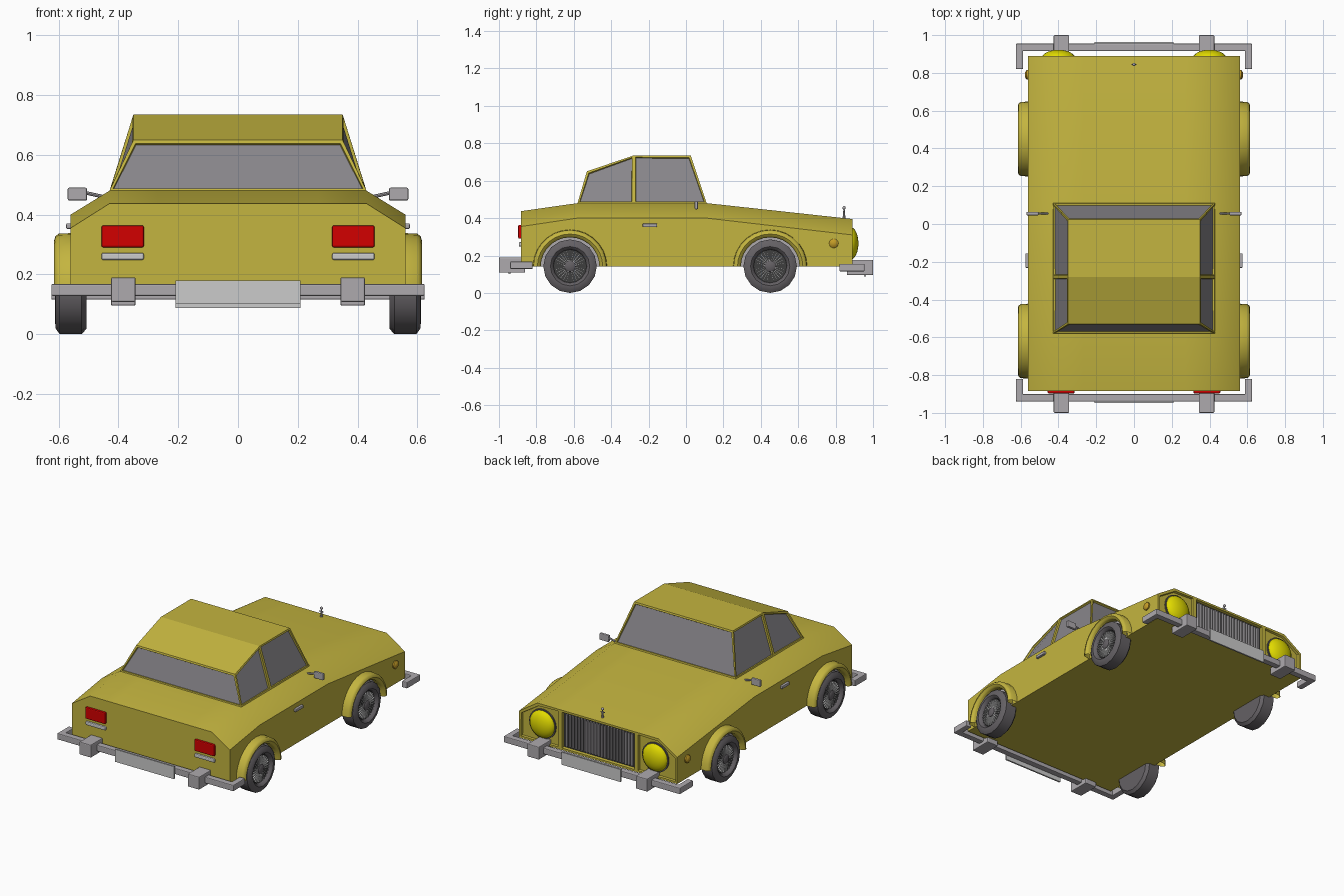
import bpy, bmesh, math
from mathutils import Vector, Matrix

if "Cube" in bpy.data.objects:
    bpy.data.objects.remove(bpy.data.objects["Cube"])


def material(name, rgb):
    m = bpy.data.materials.new(name)
    m.diffuse_color = (*rgb, 1)
    m.use_nodes = True
    m.node_tree.nodes["Principled BSDF"].inputs["Base Color"].default_value = m.diffuse_color
    return m


YELLOW = material("paint", (0.55, 0.46, 0.05))
GLASS = material("glass", (0.25, 0.24, 0.26))
DARK = material("rubber", (0.13, 0.12, 0.13))
GRILLE = material("grille_dark", (0.05, 0.05, 0.05))
CHROME = material("chrome", (0.42, 0.40, 0.42))
SILVER = material("silver", (0.62, 0.62, 0.60))
RED = material("red_lens", (0.65, 0.0, 0.0))
LAMP = material("lamp_lens", (0.75, 0.70, 0.0))
AMBER = material("amber_lens", (0.55, 0.33, 0.02))


def finish(name, bm, mats, mirror=False, smooth=None):
    bmesh.ops.recalc_face_normals(bm, faces=bm.faces[:])
    me = bpy.data.meshes.new(name)
    bm.to_mesh(me)
    bm.free()
    for m in mats:
        me.materials.append(m)
    ob = bpy.data.objects.new(name, me)
    bpy.context.collection.objects.link(ob)
    if smooth:
        bpy.ops.object.select_all(action='DESELECT')
        ob.select_set(True)
        bpy.context.view_layer.objects.active = ob
        bpy.ops.object.shade_smooth_by_angle(angle=math.radians(smooth))
    if mirror:
        ob.modifiers.new("mirror", 'MIRROR')
    return ob


def add_box(bm, x, y, z):
    """Box from (min, max) pairs."""
    mid = [(a + b) / 2 for a, b in (x, y, z)]
    size = [b - a for a, b in (x, y, z)]
    bmesh.ops.create_cube(bm, size=1, matrix=Matrix.Translation(mid) @ Matrix.Diagonal((*size, 1)))


def boxes(name, specs, mat, mirror=False, bevel=0):
    bm = bmesh.new()
    for s in specs:
        add_box(bm, *s)
    if bevel:
        bmesh.ops.bevel(bm, geom=bm.edges[:], offset=bevel, segments=2, affect='EDGES', profile=0.5)
    return finish(name, bm, [mat], mirror)


def lathe(name, profile, y, z, mat, n=16, sweep=2 * math.pi, smooth=40):
    """Spin (radius, x) points about an axis along x, mirrored to both sides."""
    bm = bmesh.new()
    full = sweep > 6
    rings = []
    for i in range(n if full else n + 1):
        a = sweep * i / n
        rings.append([bm.verts.new((x, y + r * math.cos(a), z + r * math.sin(a))) for r, x in profile])
    for i in range(n):
        p, q = rings[i], rings[(i + 1) % len(rings)]
        for k in range(len(profile) - 1):
            bm.faces.new((p[k], p[k + 1], q[k + 1], q[k]))
    bmesh.ops.remove_doubles(bm, verts=bm.verts[:], dist=1e-5)
    return finish(name, bm, [mat], True, smooth)


def recess(bm, faces, rim, depth, index):
    """Inset each face for a frame, then sink it."""
    for f in faces:
        bmesh.ops.inset_individual(bm, faces=[f], thickness=rim)
        bmesh.ops.inset_individual(bm, faces=[f], thickness=0.003, depth=-depth)
        f.material_index = index


# Body: lofted cross-sections (y, shoulder height, deck height)
bm = bmesh.new()
rings = []
for y, zs, zt in [(-.883, .355, .437), (-.58, .40, .48), (.11, .40, .48), (.89, .31, .395)]:
    half = [(.27, .14), (.56, .14), (.56, zs), (.43, zt), (.27, zt)]
    pts = half + [(-x, z) for x, z in reversed(half)]
    rings.append([bm.verts.new((x, y, z)) for x, z in pts])
for p, q in zip(rings, rings[1:]):
    for k in range(10):
        bm.faces.new((p[k], p[(k + 1) % 10], q[(k + 1) % 10], q[k]))
bm.faces.new(rings[0])
f = rings[-1]
sides = [bm.faces.new(f[0:5]), bm.faces.new(f[5:10])]
centre = bm.faces.new((f[0], f[4], f[5], f[9]))
bmesh.ops.recalc_face_normals(bm, faces=bm.faces[:])
recess(bm, sides, .018, .015, 0)
recess(bm, [centre], .018, .02, 1)
finish("body", bm, [YELLOW, GRILLE], smooth=35)

# Cabin: side outline with recessed windows
bm = bmesh.new()
outline = [(.43, -.58, .48), (.35, -.53, .65), (.35, -.28, .735), (.35, .025, .735), (.43, .11, .48), (.43, -.28, .48)]
R = [bm.verts.new(p) for p in outline]
L = [bm.verts.new((-x, y, z)) for x, y, z in outline]
wins = []
for s in (R, L):
    wins += [bm.faces.new((s[0], s[1], s[2], s[5])), bm.faces.new((s[5], s[2], s[3], s[4]))]
for k in range(4):
    fc = bm.faces.new((R[k], R[k + 1], L[k + 1], L[k]))
    if k in (0, 3):
        wins.append(fc)
bm.faces.new((R[0], R[5], L[5], L[0]))
bm.faces.new((R[5], R[4], L[4], L[5]))
bmesh.ops.recalc_face_normals(bm, faces=bm.faces[:])
recess(bm, wins, .014, .01, 1)
finish("cabin", bm, [YELLOW, GLASS])

# Wheels, hubs, spokes and arches
for tag, y in (("rear", -.62), ("front", .45)):
    z = .143
    lathe(tag + "_tyres", [(.088, .585), (.092, .602), (.105, .612), (.125, .610), (.143, .597),
                           (.143, .523), (.125, .507), (.0, .507)], y, z, DARK)
    lathe(tag + "_rims", [(0, .588), (.09, .588)], y, z, GRILLE)
    lathe(tag + "_hubs", [(0, .606), (.02, .606), (.03, .60), (.034, .585)], y, z, DARK)
    bm = bmesh.new()
    for i in range(28):
        a = 2 * math.pi * i / 28
        m = Matrix.Translation((.593, y, z)) @ Matrix.Rotation(a, 4, 'X') @ Matrix.Translation((0, .056, 0))
        bmesh.ops.create_cube(bm, size=1, matrix=m @ Matrix.Diagonal((.008, .052, .006, 1)))
    finish(tag + "_spokes", bm, [SILVER], True)
    lathe(tag + "_arches", [(.157, .54), (.157, .598), (.163, .607), (.175, .615), (.188, .611), (.196, .60), (.199, .54)],
          y, .14, YELLOW, 14, math.pi, 50)
    lathe(tag + "_arch_liners", [(0, .565), (.158, .565)], y, .14, CHROME, 14, math.pi)

# Bumpers with returns and overriders, number plates
for tag, s, z, end in (("rear", -1, .148, .94), ("front", 1, .135, .955)):
    def yy(a, b):
        return tuple(sorted((s * a, s * b)))
    boxes(tag + "_bumper", [((-.625, .625), yy(end - .04, end), (z - .02, z + .02))], CHROME, bevel=.005)
    boxes(tag + "_bumper_returns", [((.587, .625), yy(.82, end - .02), (z - .02, z + .02))], CHROME, True, .005)
    boxes(tag + "_overriders", [((.343, .425), yy(.86, 1.0), (z - .04, z + .042))], CHROME, True, .005)
    boxes(tag + "_plate", [((-.21, .21), yy(end - .002, end + .008), (z - .048, z + .032))], SILVER)

# Tail lights and reversing strips
boxes("tail_lights", [((.315, .457), (-.897, -.87), (.29, .364))], RED, True, .006)
boxes("rear_strips", [((.315, .457), (-.894, -.87), (.248, .272))], SILVER, True, .006)

# Grille slats
boxes("grille_slats", [((x - .0045, x + .0045), (.868, .884), (.165, .37))
                       for x in [-.231 + .021 * i for i in range(23)]], CHROME)

# Headlights: flattened domes in dark rings
bm = bmesh.new()
bmesh.ops.create_uvsphere(bm, u_segments=24, v_segments=12, radius=.088,
                          matrix=Matrix.Translation((.40, .878, .265)) @ Matrix.Diagonal((1, .5, 1, 1))
                          @ Matrix.Rotation(math.pi / 2, 4, 'X'))
finish("headlights", bm, [LAMP], True, 60)
bm = bmesh.new()
bmesh.ops.create_cone(bm, cap_ends=True, segments=24, radius1=.094, radius2=.094, depth=.03,
                      matrix=Matrix.Translation((.40, .868, .265)) @ Matrix.Rotation(math.pi / 2, 4, 'X'))
finish("headlight_rings", bm, [DARK], True, 40)

# Side markers and door handles
lathe("side_markers", [(.025, .555), (.025, .568), (.015, .576), (0, .578)], .79, .265, AMBER, 14)
boxes("door_handles", [((.55, .575), (-.232, -.155), (.352, .371))], CHROME, True, .004)

# Door mirrors on angled arms
boxes("mirrors", [((.505, .57), (.046, .064), (.447, .49))], CHROME, True, .005)
bm = bmesh.new()
a, b = Vector((.43, .055, .455)), Vector((.515, .055, .474))
bmesh.ops.create_cone(bm, cap_ends=True, segments=8, radius1=.006, radius2=.006, depth=(b - a).length,
                      matrix=Matrix.Translation((a + b) / 2) @ (b - a).to_track_quat('Z', 'Y').to_matrix().to_4x4())
finish("mirror_arms", bm, [CHROME], True, 40)

# Bonnet ornament
bm = bmesh.new()
bmesh.ops.create_cone(bm, cap_ends=True, segments=8, radius1=.008, radius2=.003, depth=.055,
                      matrix=Matrix.Translation((0, .845, .425)))
bmesh.ops.create_uvsphere(bm, u_segments=10, v_segments=6, radius=.009, matrix=Matrix.Translation((0, .845, .455)))
add_box(bm, (-.014, .014), (.842, .848), (.432, .436))
finish("bonnet_ornament", bm, [CHROME], smooth=40)
